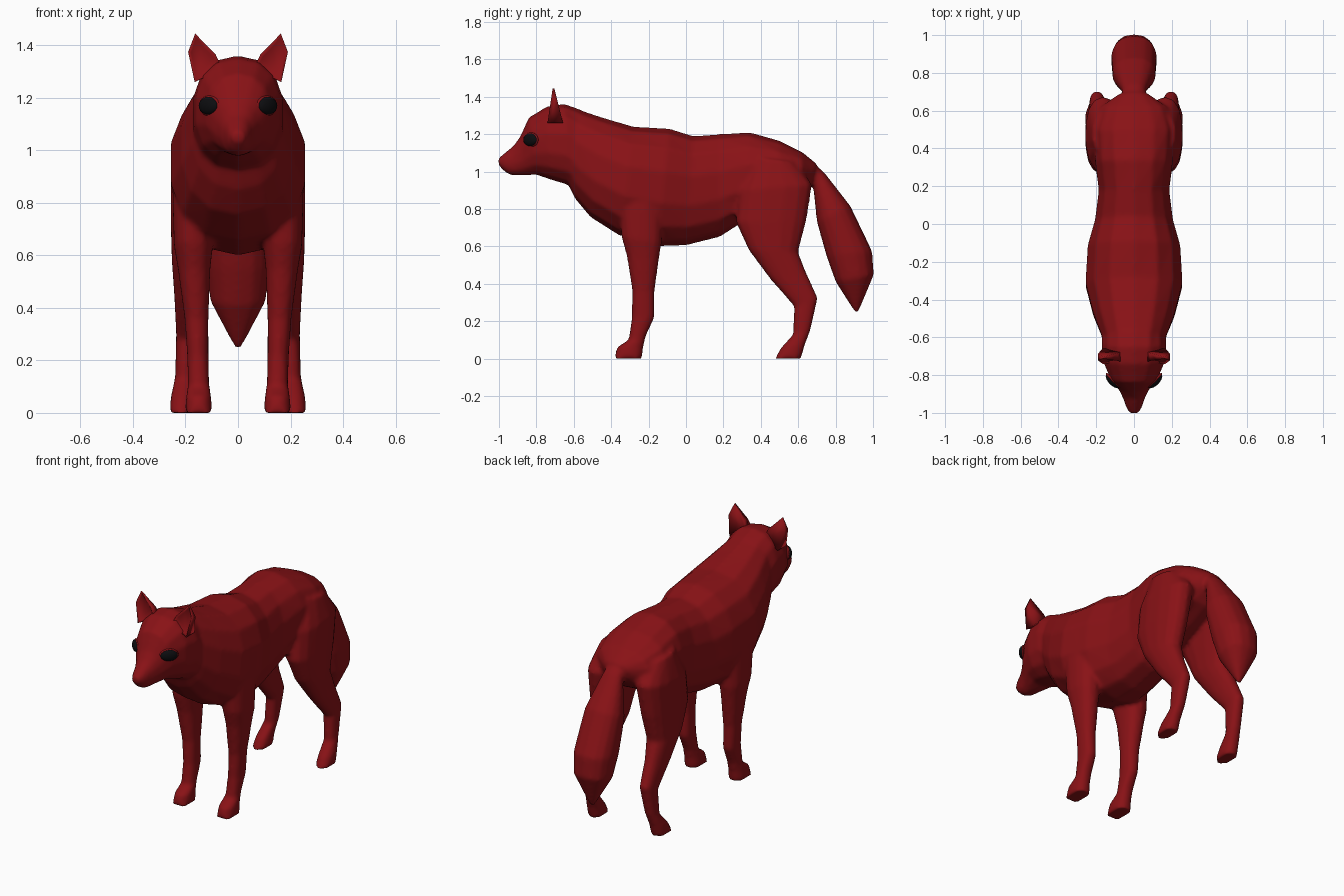
import bpy, bmesh, math
from mathutils import Vector


def material(name, rgb):
    m = bpy.data.materials.new(name)
    m.diffuse_color = (*rgb, 1)
    return m


RED = material("red_fur", (0.25, 0.006, 0.008))
BLACK = material("black_eye", (0.004, 0.004, 0.005))


def make_object(name, bm, mat):
    bmesh.ops.recalc_face_normals(bm, faces=bm.faces)
    me = bpy.data.meshes.new(name)
    bm.to_mesh(me)
    bm.free()
    for p in me.polygons:
        p.use_smooth = True
    me.materials.append(mat)
    ob = bpy.data.objects.new(name, me)
    bpy.context.collection.objects.link(ob)
    return ob


def power(v, exponent=2.3):
    return math.copysign(abs(v) ** (2 / exponent), v)


def loft(bm, rings, sides=14, mirror=1):
    """Ring = (y, z of one edge, y, z of opposite edge, half width, x centre)."""
    loops = []
    for ya, za, yb, zb, hw, xc in rings:
        a, b = Vector((0, ya, za)), Vector((0, yb, zb))
        mid, half = (a + b) / 2, (a - b) / 2
        loop = []
        for i in range(sides):
            t = 2 * math.pi * i / sides
            p = mid + half * power(math.cos(t))
            p.x = (xc + hw * power(math.sin(t))) * mirror
            loop.append(bm.verts.new(p))
        loops.append(loop)
    for l0, l1 in zip(loops, loops[1:]):
        for i in range(sides):
            j = (i + 1) % sides
            bm.faces.new((l0[i], l0[j], l1[j], l1[i]))
    bm.faces.new(loops[0][::-1])
    bm.faces.new(loops[-1])


def centred(rings):
    return [(*r, 0) for r in rings]


# Torso: top edge, bottom edge, half width
torso = centred([
    (-0.68, 1.33, -0.65, 0.97, 0.13), (-0.57, 1.33, -0.59, 0.85, 0.18),
    (-0.45, 1.29, -0.51, 0.755, 0.22), (-0.28, 1.24, -0.36, 0.66, 0.262),
    (-0.09, 1.23, -0.15, 0.60, 0.25), (0.04, 1.19, 0.0, 0.605, 0.21),
    (0.18, 1.20, 0.18, 0.65, 0.19), (0.34, 1.21, 0.32, 0.74, 0.21),
    (0.50, 1.165, 0.48, 0.80, 0.22), (0.62, 1.105, 0.62, 0.87, 0.18),
    (0.70, 1.04, 0.67, 0.93, 0.08)])

# Head from nose tip back into the neck
head = centred([
    (-1.005, 1.07, -1.0, 1.03, 0.022), (-0.975, 1.095, -0.965, 0.995, 0.042),
    (-0.92, 1.14, -0.93, 0.978, 0.057), (-0.885, 1.19, -0.87, 0.978, 0.08),
    (-0.84, 1.29, -0.80, 0.983, 0.125), (-0.74, 1.35, -0.72, 0.955, 0.165),
    (-0.65, 1.362, -0.62, 0.925, 0.175), (-0.56, 1.33, -0.58, 0.86, 0.17)])

# Tail: front edge, back edge, half width
tail = centred([
    (0.60, 0.98, 0.63, 1.09, 0.05), (0.68, 0.92, 0.74, 0.995, 0.065),
    (0.70, 0.73, 0.88, 0.815, 0.115), (0.75, 0.55, 0.995, 0.575, 0.122),
    (0.80, 0.41, 1.005, 0.45, 0.107), (0.905, 0.245, 0.92, 0.245, 0.01)])

# Legs: front edge, back edge, half width, x centre
fore_leg = [
    (-0.36, 0.98, -0.10, 0.98, 0.09, 0.16), (-0.36, 0.80, -0.12, 0.80, 0.085, 0.165),
    (-0.345, 0.65, -0.13, 0.62, 0.075, 0.17), (-0.317, 0.55, -0.143, 0.54, 0.062, 0.167),
    (-0.287, 0.36, -0.168, 0.36, 0.046, 0.158), (-0.29, 0.22, -0.168, 0.22, 0.041, 0.153),
    (-0.307, 0.10, -0.215, 0.12, 0.041, 0.15), (-0.37, 0.06, -0.228, 0.06, 0.048, 0.15),
    (-0.385, 0.0, -0.235, 0.0, 0.053, 0.15)]
hind_leg = [
    (0.36, 1.08, 0.59, 1.05, 0.09, 0.13), (0.28, 0.90, 0.675, 0.93, 0.095, 0.163),
    (0.265, 0.73, 0.645, 0.74, 0.085, 0.173), (0.335, 0.58, 0.60, 0.57, 0.073, 0.18),
    (0.45, 0.425, 0.645, 0.455, 0.053, 0.19), (0.577, 0.28, 0.705, 0.325, 0.041, 0.195),
    (0.573, 0.13, 0.665, 0.15, 0.037, 0.203), (0.505, 0.055, 0.635, 0.07, 0.043, 0.213),
    (0.475, 0.0, 0.615, 0.0, 0.047, 0.215)]

bm = bmesh.new()
for part in (torso, head, tail):
    loft(bm, part)
for side in (1, -1):
    loft(bm, fore_leg, mirror=side)
    loft(bm, hind_leg, mirror=side)
body = make_object("body", bm, RED)

# Fuse the parts into one skin and soften the joins
remesh = body.modifiers.new("fuse", 'REMESH')
remesh.mode = 'VOXEL'
remesh.voxel_size = 0.012
remesh.use_smooth_shade = True
soften = body.modifiers.new("soften", 'SMOOTH')
soften.factor = 0.5
soften.iterations = 5

# Ears: front outline (x, z), thinner towards the tip, hollow in front
outline = [(0.06, 1.31), (0.085, 1.365), (0.12, 1.40), (0.163, 1.445),
           (0.19, 1.375), (0.165, 1.26)]
for side, label in ((1, "left"), (-1, "right")):
    bm = bmesh.new()
    front, back = [], []
    for x, z in outline:
        k = max(0, 1.45 - z)
        front.append(bm.verts.new((x * side, -0.712 - 0.15 * k, z)))
        back.append(bm.verts.new((x * side, -0.705 + 0.25 * k, z)))
    face = bm.faces.new(front)
    bm.faces.new(back[::-1])
    for i in range(len(front)):
        j = (i + 1) % len(front)
        bm.faces.new((front[j], front[i], back[i], back[j]))
    bmesh.ops.recalc_face_normals(bm, faces=bm.faces)
    bmesh.ops.inset_individual(bm, faces=[face], thickness=0.012, depth=-0.012)
    make_object(label + "_ear", bm, RED)


def ellipsoid(name, loc, scale, turn, mat):
    bm = bmesh.new()
    bmesh.ops.create_uvsphere(bm, u_segments=20, v_segments=12, radius=1)
    ob = make_object(name, bm, mat)
    ob.location, ob.scale, ob.rotation_euler = loc, scale, turn


# Eyes with a thin rim, and the nose pad
for side, label in ((1, "left"), (-1, "right")):
    turn = (0, 0, math.radians(-45 if side == 1 else -135))
    ellipsoid(label + "_eye", (0.112 * side, -0.832, 1.17), (0.022, 0.049, 0.034), turn, BLACK)
    ellipsoid(label + "_eye_rim", (0.109 * side, -0.829, 1.17), (0.014, 0.055, 0.039), turn, RED)
ellipsoid("nose", (0, -0.982, 1.06), (0.028, 0.018, 0.02), (0, 0, 0), RED)
